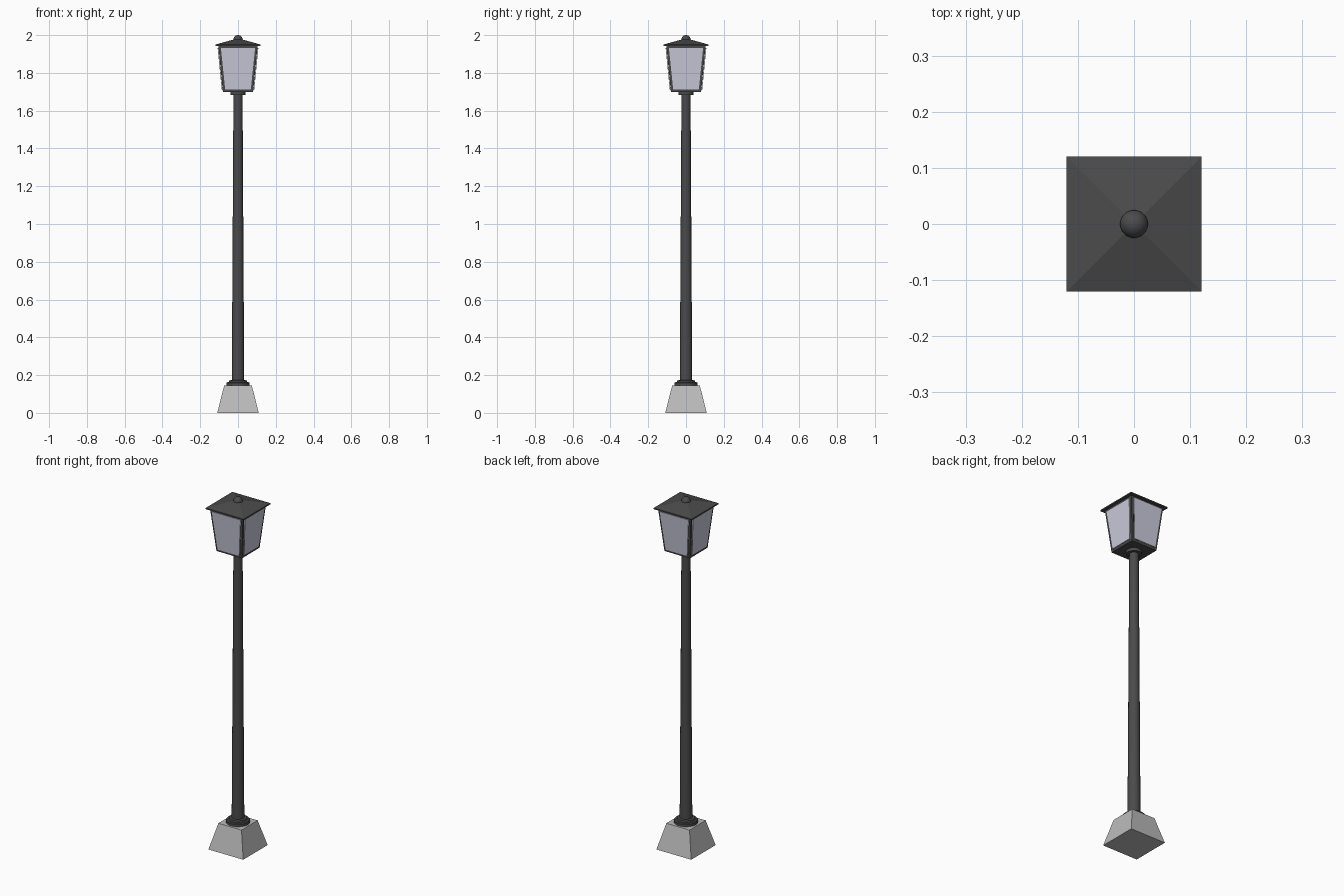
import bpy, bmesh, math

if "Cube" in bpy.data.objects:
    bpy.data.objects.remove(bpy.data.objects["Cube"])

R2 = math.sqrt(2)


def material(name, col):
    m = bpy.data.materials.new(name)
    m.diffuse_color = col
    m.use_nodes = True
    m.node_tree.nodes["Principled BSDF"].inputs["Base Color"].default_value = m.diffuse_color
    return m


IRON = material("dark_iron", (0.07, 0.07, 0.07, 1))
STONE = material("pale_stone", (0.5, 0.5, 0.5, 1))
GLASS = material("clear_pane", (0.6, 0.6, 0.72, 0.5))


def add_object(name, bm, mat, smooth=False):
    bmesh.ops.recalc_face_normals(bm, faces=bm.faces)
    me = bpy.data.meshes.new(name)
    bm.to_mesh(me)
    bm.free()
    me.materials.append(mat)
    ob = bpy.data.objects.new(name, me)
    bpy.context.collection.objects.link(ob)
    if smooth:
        bpy.ops.object.select_all(action='DESELECT')
        bpy.context.view_layer.objects.active = ob
        ob.select_set(True)
        bpy.ops.object.shade_smooth_by_angle(angle=math.radians(35))
    return ob


def lathe(profile, n, square=False, caps=True):
    """Stack rings of (half width, z); square gives four axis-aligned sides."""
    bm = bmesh.new()
    k, off = (R2, math.pi / 4) if square else (1, 0)
    rings = [[bm.verts.new((r * k * math.cos(off + 2 * math.pi * i / n),
                            r * k * math.sin(off + 2 * math.pi * i / n), z))
              for i in range(n)] for r, z in profile]
    for a, b in zip(rings, rings[1:]):
        for i in range(n):
            j = (i + 1) % n
            bm.faces.new((a[i], a[j], b[j], b[i]))
    if caps:
        bm.faces.new(rings[0])
        bm.faces.new(rings[-1])
    return bm


# Stone foot
add_object("base", lathe([(0.11, 0), (0.073, 0.145)], 4, True), STONE)

# Round post with its flange and top collar
add_object("post_flange", lathe([(0.062, 0.145), (0.062, 0.158), (0.058, 0.162),
                                 (0.048, 0.163), (0.046, 0.172), (0.03, 0.174)], 32), IRON, True)
add_object("post", lathe([(0.033, 0.15), (0.024, 1.69)], 24), IRON, True)
add_object("post_collar", lathe([(0.04, 1.683), (0.04, 1.702)], 32), IRON, True)

# Lantern floor
add_object("lantern_floor", lathe([(0.079, 1.7), (0.08, 1.712)], 4, True), IRON)

# Lantern frame and panes: inset each tapered side, split rim from centre
for name, mat, keep_rim, thick in (("lantern_frame", IRON, True, 0.014),
                                   ("lantern_panes", GLASS, False, 0.004)):
    bm = lathe([(0.08, 1.7), (0.104, 1.945)], 4, True, caps=False)
    bmesh.ops.recalc_face_normals(bm, faces=bm.faces)
    rim = bmesh.ops.inset_individual(bm, faces=bm.faces[:], thickness=0.018)["faces"]
    inner = [f for f in bm.faces if f not in rim]
    bmesh.ops.delete(bm, geom=inner if keep_rim else rim, context='FACES')
    if not keep_rim:
        # push panes slightly inside the frame
        for f in bm.faces:
            for v in f.verts:
                v.co -= f.normal * 0.005
    ob = add_object(name, bm, mat)
    mod = ob.modifiers.new("thickness", 'SOLIDIFY')
    mod.thickness = thick
    # rim normals may flip on open shells, so force inward growth
    p = ob.data.polygons[0]
    mod.offset = -1 if p.normal.dot(p.center * 1) - p.normal.z * p.center.z > 0 else 1

# Hipped roof and ball finial
add_object("roof", lathe([(0.12, 1.943), (0.12, 1.95), (0.004, 1.982)], 4, True), IRON)
bm = bmesh.new()
bmesh.ops.create_uvsphere(bm, u_segments=24, v_segments=12, radius=0.025)
bmesh.ops.translate(bm, verts=bm.verts, vec=(0, 0, 1.975))
add_object("finial", bm, IRON, True)
